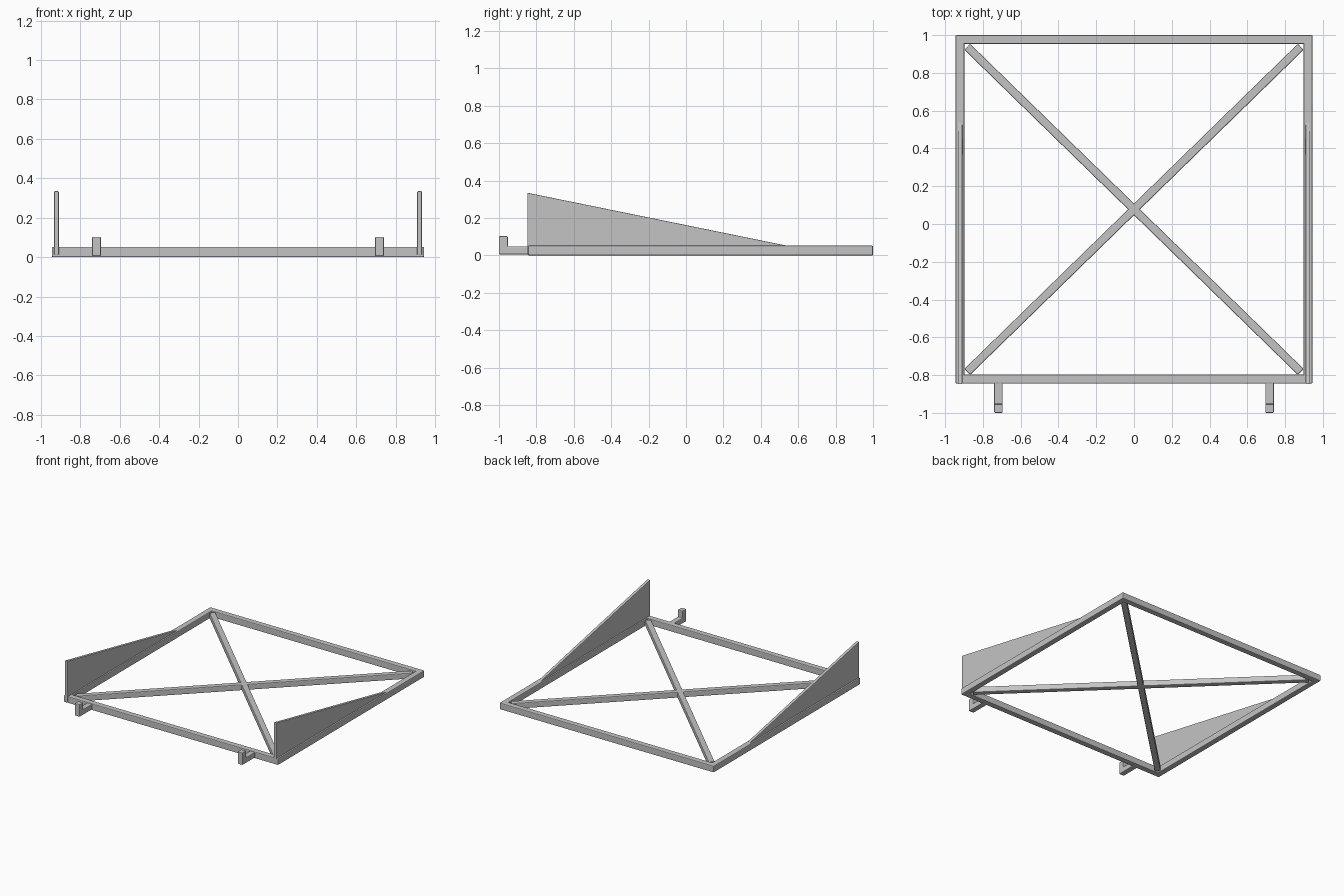
import bpy
import bmesh
import math
from mathutils import Matrix, Vector

default = bpy.data.objects.get("Cube")
if default:
    bpy.data.objects.remove(default, do_unlink=True)

steel = bpy.data.materials.new("steel_grey")
steel.use_nodes = True
colour = (0.55, 0.55, 0.55, 1)
steel.diffuse_color = colour
steel.node_tree.nodes["Principled BSDF"].inputs["Base Color"].default_value = colour

HALF_X, FRONT, BACK = 0.945, -0.845, 1.0
TUBE, HEIGHT = 0.047, 0.052


def finish(name, bm, bevel):
    """Turn a bmesh into a softly rounded steel object."""
    bmesh.ops.recalc_face_normals(bm, faces=bm.faces)
    mesh = bpy.data.meshes.new(name)
    bm.to_mesh(mesh)
    bm.free()
    mesh.materials.append(steel)
    obj = bpy.data.objects.new(name, mesh)
    bpy.context.collection.objects.link(obj)
    mod = obj.modifiers.new("rounded_edges", 'BEVEL')
    mod.width = bevel
    mod.segments = 2
    return obj


def bar(name, centre, size, angle=0):
    bm = bmesh.new()
    matrix = (Matrix.Translation(centre) @ Matrix.Rotation(angle, 4, 'Z')
              @ Matrix.Diagonal((*size, 1)))
    bmesh.ops.create_cube(bm, size=1, matrix=matrix)
    return finish(name, bm, 0.006)


def side_plate(name, profile, x, thickness, bevel):
    """Extrude a (y, z) profile along x, centred on the given x."""
    bm = bmesh.new()
    face = bm.faces.new([bm.verts.new((x - thickness / 2, y, z)) for y, z in profile])
    result = bmesh.ops.extrude_face_region(bm, geom=[face])
    verts = [v for v in result["geom"] if isinstance(v, bmesh.types.BMVert)]
    bmesh.ops.translate(bm, verts=verts, vec=(thickness, 0, 0))
    return finish(name, bm, bevel)


# Rectangular frame
mid_y, z = (FRONT + BACK) / 2, HEIGHT / 2
for name, y in (("front_rail", FRONT + TUBE / 2), ("back_rail", BACK - TUBE / 2)):
    bar(name, (0, y, z), (HALF_X * 2, TUBE, HEIGHT))

inner_x = HALF_X - TUBE
inner_y = (BACK - FRONT) / 2 - TUBE
diagonal = Vector((inner_x - 0.015, inner_y - 0.015))

panel = [(FRONT - 0.003, 0.01), (FRONT - 0.003, 0.335), (0.54, HEIGHT), (0.54, 0.01)]
hook = [(-1, 0.005), (FRONT + 0.01, 0.005), (FRONT + 0.01, 0.048),
        (-0.953, 0.048), (-0.953, 0.103), (-1, 0.103)]

# Side rails, crossed braces, sloping side panels and front hooks
for side, s in (("left", 1), ("right", -1)):
    bar(side + "_rail", (s * (HALF_X - TUBE / 2), mid_y, z),
        (TUBE, BACK - FRONT - TUBE, HEIGHT))
    bar(side + "_diagonal_brace", (0, mid_y, z),
        (diagonal.length * 2, 0.044, 0.046),
        s * math.atan2(diagonal.y, diagonal.x))
    side_plate(side + "_side_panel", panel, s * 0.921, 0.024, 0.004)
    side_plate(side + "_hook", hook, s * 0.718, 0.044, 0.005)
